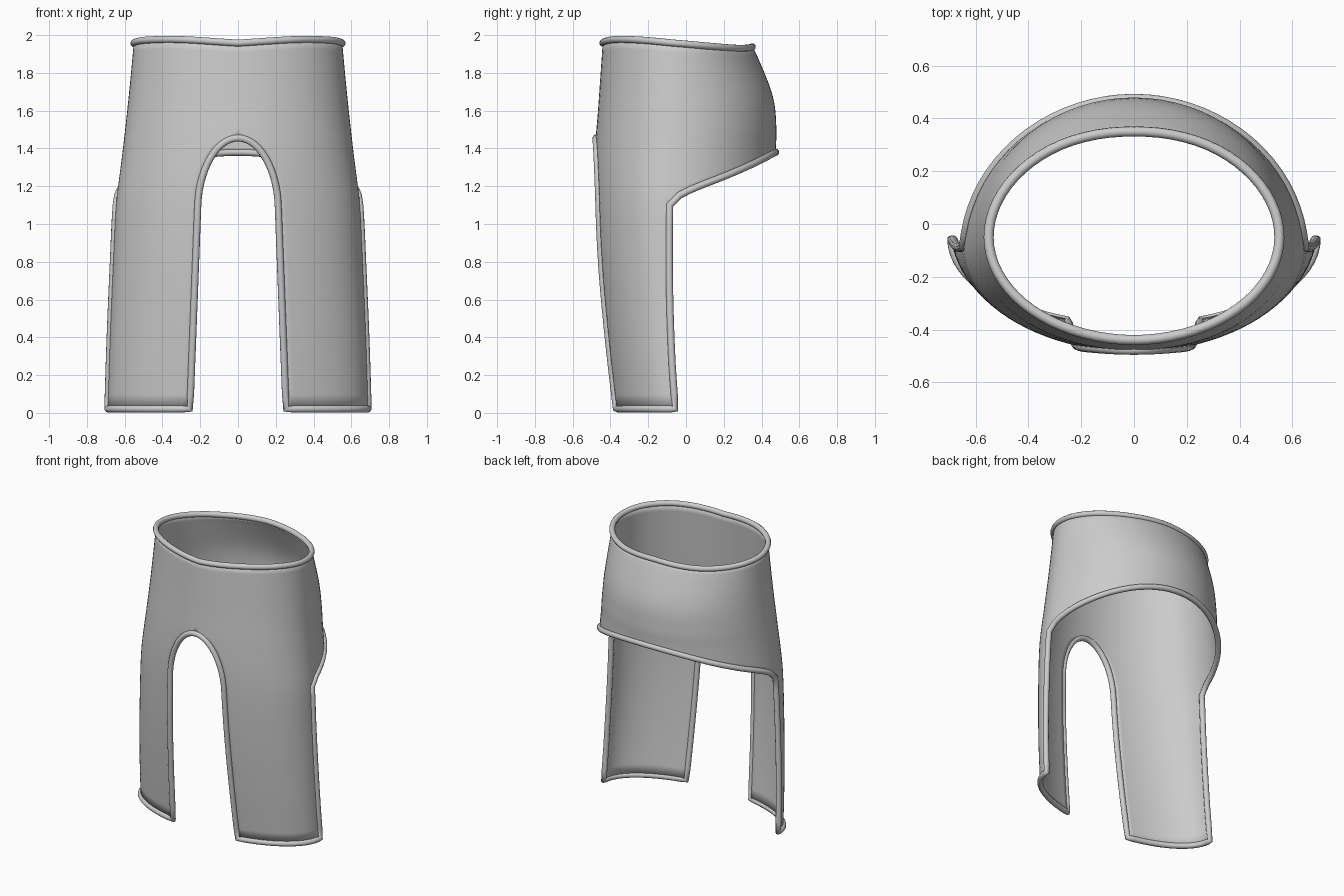
import bpy, bmesh
from math import sin, cos, pi, asin
from mathutils import Vector

if "Cube" in bpy.data.objects:
    bpy.data.objects.remove(bpy.data.objects["Cube"])


def interp(tab, v):
    """Smooth (Hermite) interpolation through (position, value) pairs."""
    v = min(max(v, tab[0][0]), tab[-1][0])
    n = len(tab)

    def slope(i):
        a, b = tab[max(i - 1, 0)], tab[min(i + 1, n - 1)]
        return (b[1] - a[1]) / (b[0] - a[0])
    for i in range(n - 1):
        (p, a), (q, b) = tab[i], tab[i + 1]
        if v <= q:
            h = q - p
            s = (v - p) / h
            return (a * (2*s**3 - 3*s*s + 1) + b * (3*s*s - 2*s**3)
                    + h * slope(i) * (s**3 - 2*s*s + s) + h * slope(i + 1) * (s**3 - s*s))


# Body profiles by height: half width, side, front and back depth
WIDTH = [(0, .685), (.4, .672), (.8, .655), (1.1, .64), (1.25, .622), (1.4, .603), (1.7, .57), (2, .542)]
SIDE = [(0, -.055), (.3, -.075), (.7, -.087), (1.1, -.085), (1.5, -.065), (2, -.05)]
FRONT = [(0, -.385), (.4, -.43), (.8, -.465), (1.2, -.48), (1.45, -.472), (1.6, -.46), (2, -.432)]
BACK = [(1.1, .47), (1.4, .47), (1.5, .473), (1.67, .455), (1.88, .375), (1.96, .335), (2, .325)]
# Waist height by angle (0 = front), back hem height
WAIST = [(0, 1.958), (.6, 1.977), (1.1, 1.973), (1.57, 1.957), (2.5, 1.93), (pi, 1.938)]
HEM = [(0, 1.1), (.07, 1.145), (.25, 1.195), (.5, 1.25), (.75, 1.31), (1, 1.38)]
ARCH_TOP, ARCH_BASE, FLOOR = 1.455, 1.1, .021


def skin(t, z):
    side = interp(SIDE, z)
    far = interp(FRONT if t <= pi / 2 else BACK, z)
    return Vector((interp(WIDTH, z) * sin(t), side + (far - side) * abs(cos(t)), z))


def arch_angle(z):
    if z >= ARCH_TOP:
        return 0
    k = max(0, (z - ARCH_BASE) / (ARCH_TOP - ARCH_BASE))
    x = .197 * (1 - k * k) ** .5 + .055 * (ARCH_TOP - z) / ARCH_TOP
    return asin(x / interp(WIDTH, z))


# Front panel with leg: rows from waist to floor
COLS, UP, MID, LOW = 18, 10, 14, 14
front = []
for r in range(UP + MID + LOW + 1):
    row = []
    for c in range(COLS + 1):
        f = c / COLS
        if r <= UP:
            top = interp(WAIST, f * pi / 2)
            z = top + (ARCH_TOP - top) * r / UP
        elif r <= UP + MID:
            z = ARCH_BASE + (ARCH_TOP - ARCH_BASE) * cos((r - UP) / MID * pi / 2)
        else:
            z = ARCH_BASE + (FLOOR - ARCH_BASE) * (r - UP - MID) / LOW
        a = arch_angle(z) if r > UP else 0
        row.append(skin(a + (pi / 2 - a) * f, z))
    front.append(row)

# Back panel: same rows as the side seam, ending at the slanted hem
seam_top = front[0][-1].z
back = []
for r in range(UP + MID + 1):
    f = (seam_top - front[r][-1].z) / (seam_top - ARCH_BASE)
    row = []
    for c in range(COLS + 1):
        t = pi / 2 * (1 + c / COLS)
        top = interp(WAIST, t)
        row.append(skin(t, top + (interp(HEM, max(0, -cos(t))) - top) * f))
    back.append(row)

# Garment shell
bm = bmesh.new()
for grid in (front, back):
    vs = [[bm.verts.new(p) for p in row] for row in grid]
    for a, b in zip(vs, vs[1:]):
        for i in range(COLS):
            bm.faces.new((a[i], b[i], b[i + 1], a[i + 1])).smooth = True
bmesh.ops.remove_doubles(bm, verts=bm.verts, dist=.0005)
for v in bm.verts:
    if abs(v.co.x) < .0005:
        v.co.x = 0
mesh = bpy.data.meshes.new("leg_cover_shell")
bm.to_mesh(mesh)
bm.free()
shell = bpy.data.objects.new("leg_cover_shell", mesh)
bpy.context.collection.objects.link(shell)
shell.modifiers.new("Mirror", 'MIRROR').use_axis[0] = True
thick = shell.modifiers.new("Thickness", 'SOLIDIFY')
thick.thickness, thick.offset = .012, 0


def piping(name, half):
    """Closed rolled edge along a half path from x=0 to x=0, mirrored."""
    pts = []
    for p in half:
        out = Vector((p.x, p.y, 0)).normalized() * .005
        pts.append(p + out)
    pts += [Vector((-p.x, p.y, p.z)) for p in pts[-2:0:-1]]
    cu = bpy.data.curves.new(name, 'CURVE')
    cu.dimensions = '3D'
    cu.bevel_depth, cu.bevel_resolution = .019, 3
    sp = cu.splines.new('POLY')
    sp.points.add(len(pts) - 1)
    for q, p in zip(sp.points, pts):
        q.co = (*p, 1)
    sp.use_cyclic_u = True
    sp.use_smooth = True
    bpy.context.collection.objects.link(bpy.data.objects.new(name, cu))


# Rolled edges: waistband, then one loop over arch, legs and back hem
piping("waist_piping", front[0] + back[0][1:])
inner = [row[0] for row in front[UP:]]
outer = [row[-1] for row in front[UP + MID:-1]][::-1]
piping("hem_piping", inner + front[-1][1:] + outer + back[-1][1:])
